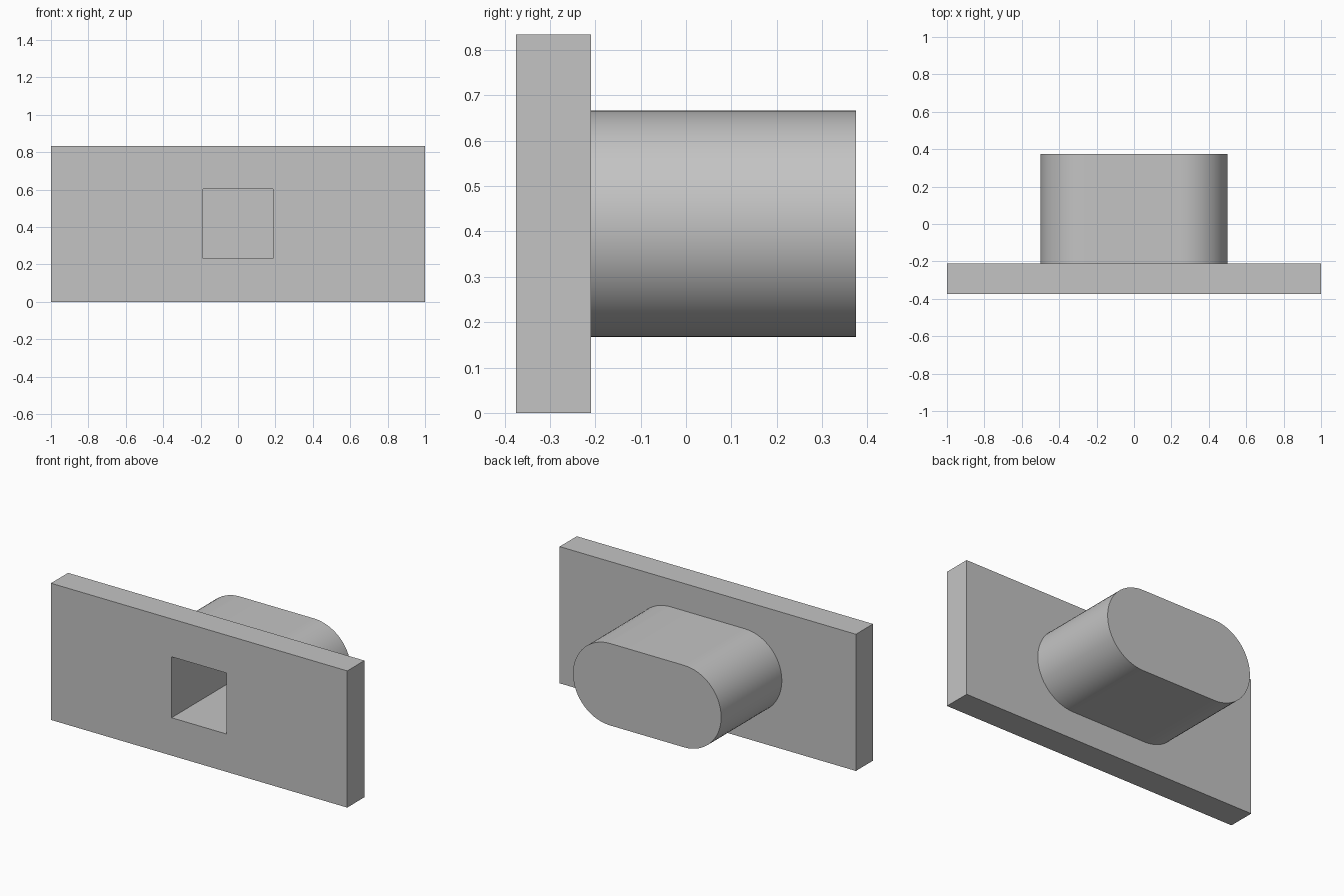
import bpy
import bmesh
from math import pi, cos, sin, radians

if "Cube" in bpy.data.objects:
    bpy.data.objects.remove(bpy.data.objects["Cube"], do_unlink=True)

FRONT, STEP, BACK = -0.375, -0.21, 0.375   # plate front, plate back, post end
MID_Z = 0.417                              # common centre height

grey = bpy.data.materials.new("plain_grey")
grey.use_nodes = True
colour = (0.55, 0.55, 0.55, 1)
grey.diffuse_color = colour
grey.node_tree.nodes["Principled BSDF"].inputs["Base Color"].default_value = colour


def extrude_profile(name, points, y0, y1):
    """Solid made by sweeping an x-z outline from y0 to y1."""
    bm = bmesh.new()
    face = bm.faces.new([bm.verts.new((x, y0, MID_Z + z)) for x, z in points])
    swept = bmesh.ops.extrude_face_region(bm, geom=[face])["geom"]
    verts = [g for g in swept if isinstance(g, bmesh.types.BMVert)]
    bmesh.ops.translate(bm, verts=verts, vec=(0, y1 - y0, 0))
    # the starting face stays behind after the sweep and closes the solid
    bmesh.ops.recalc_face_normals(bm, faces=bm.faces)
    mesh = bpy.data.meshes.new(name)
    bm.to_mesh(mesh)
    bm.free()
    mesh.materials.append(grey)
    obj = bpy.data.objects.new(name, mesh)
    bpy.context.collection.objects.link(obj)
    return obj


def rectangle(w, h):
    return [(-w, -h), (w, -h), (w, h), (-w, h)]


def stadium(half_width, radius, steps=32):
    points = []
    for side, start in ((1, -pi / 2), (-1, pi / 2)):
        for i in range(steps + 1):
            a = start + pi * i / steps
            points.append((side * (half_width - radius) + radius * cos(a),
                           radius * sin(a)))
    return points


# Wide plate and the rounded post behind it
plate = extrude_profile("plate", rectangle(1.0, MID_Z), FRONT, STEP)
post = extrude_profile("post", stadium(0.5, 0.25), STEP, BACK)

# Square blind socket running through the plate into the post
cutter = extrude_profile("socket_cutter", rectangle(0.186, 0.186), FRONT - 0.1, 0.29)
cutter.hide_render = True

for obj in (plate, post):
    cut = obj.modifiers.new("socket", "BOOLEAN")
    cut.operation = "DIFFERENCE"
    cut.solver = "EXACT"
    cut.object = cutter
    bpy.ops.object.select_all(action="DESELECT")
    obj.select_set(True)
    bpy.context.view_layer.objects.active = obj
    bpy.ops.object.modifier_apply(modifier=cut.name)
    bpy.ops.object.shade_smooth_by_angle(angle=radians(30))

bpy.data.objects.remove(cutter, do_unlink=True)
